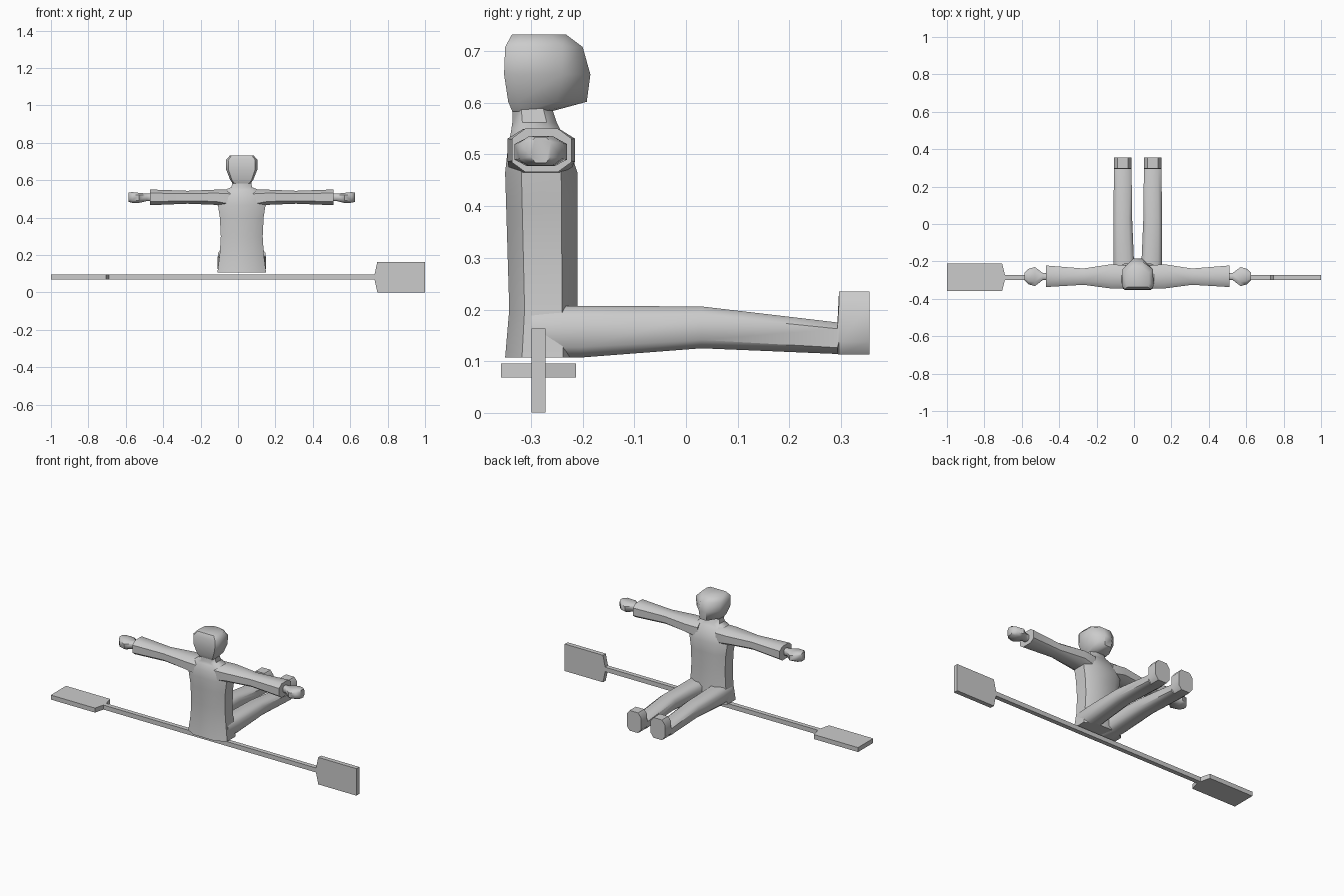
import bpy, bmesh, math

if "Cube" in bpy.data.objects:
    bpy.data.objects.remove(bpy.data.objects["Cube"])

grey = bpy.data.materials.new("light grey")
grey.diffuse_color = (0.6, 0.6, 0.6, 1)
grey.use_nodes = True
grey.node_tree.nodes["Principled BSDF"].inputs["Base Color"].default_value = grey.diffuse_color
CX = 0.02  # centre line of the figure


def finish(name, bm, smooth=True):
    bmesh.ops.recalc_face_normals(bm, faces=bm.faces)
    me = bpy.data.meshes.new(name)
    bm.to_mesh(me)
    bm.free()
    me.materials.append(grey)
    ob = bpy.data.objects.new(name, me)
    bpy.context.collection.objects.link(ob)
    if smooth:
        bpy.ops.object.select_all(action='DESELECT')
        ob.select_set(True)
        bpy.context.view_layer.objects.active = ob
        bpy.ops.object.shade_smooth_by_angle(angle=math.radians(50))
    return ob


def loft(name, rings, smooth=True):
    """Skin a list of equal-length point rings and cap both ends."""
    bm = bmesh.new()
    vs = [[bm.verts.new(p) for p in r] for r in rings]
    n = len(vs[0])
    for a, b in zip(vs, vs[1:]):
        for i in range(n):
            j = (i + 1) % n
            bm.faces.new((a[i], a[j], b[j], b[i]))
    bm.faces.new(vs[0])
    bm.faces.new(vs[-1])
    return finish(name, bm, smooth)


def octagon(u0, u1, v0, v1, k=0.55):
    """Rounded-box section; k is the flat share of each side."""
    cu, cv, hu, hv = (u0 + u1) / 2, (v0 + v1) / 2, (u1 - u0) / 2, (v1 - v0) / 2
    pts = [(1, -k), (1, k), (k, 1), (-k, 1), (-1, k), (-1, -k), (-k, -1), (k, -1)]
    return [(cu + hu * a, cv + hv * b) for a, b in pts]


# torso and neck: z, half width, back y, front y
torso = [(0.107, 0.13, -0.35, -0.205), (0.2, 0.118, -0.342, -0.21),
         (0.3, 0.112, -0.345, -0.21), (0.4, 0.117, -0.348, -0.21),
         (0.465, 0.127, -0.35, -0.21), (0.51, 0.125, -0.345, -0.225),
         (0.548, 0.09, -0.338, -0.243), (0.562, 0.055, -0.336, -0.25),
         (0.592, 0.05, -0.336, -0.26)]
loft("torso", [[(CX + u, v, z) for u, v in octagon(-w, w, a, b)]
               for z, w, a, b in torso])

# head: z, half width, back y, cheek y, face y, half width of face
head = [(0.583, 0.048, -0.336, -0.28, -0.262, 0.02),
        (0.602, 0.062, -0.344, -0.25, -0.192, 0.022),
        (0.655, 0.083, -0.352, -0.24, -0.185, 0.024),
        (0.708, 0.085, -0.35, -0.24, -0.2, 0.024),
        (0.732, 0.063, -0.337, -0.262, -0.232, 0.022)]
loft("head", [[(CX + x, y, z) for x, y in
               [(-w * .85, a), (w * .85, a), (w, a + .02), (w * .95, c), (f, b),
                (-f, b), (-w * .95, c), (-w, a + .02)]]
              for z, w, a, c, b, f in head])

# sleeves: distance from centre, back y, front y, bottom z, top z
sleeve = [(0.06, -0.343, -0.222, 0.45, 0.549), (0.14, -0.345, -0.215, 0.468, 0.549),
          (0.29, -0.325, -0.238, 0.474, 0.543), (0.49, -0.337, -0.222, 0.466, 0.55)]
# hands, same layout
hand = [(0.488, -0.3, -0.262, 0.488, 0.528), (0.508, -0.3, -0.262, 0.488, 0.528),
        (0.55, -0.332, -0.23, 0.478, 0.532), (0.585, -0.322, -0.24, 0.479, 0.536),
        (0.606, -0.3, -0.262, 0.484, 0.534)]
# legs with upturned feet: y, inner, outer, bottom z, top z
leg = [(-0.3, 0.0, 0.122, 0.107, 0.206), (-0.205, 0.02, 0.13, 0.107, 0.207),
       (0.03, 0.03, 0.13, 0.125, 0.206), (0.293, 0.033, 0.127, 0.114, 0.175),
       (0.296, 0.033, 0.127, 0.113, 0.235), (0.355, 0.033, 0.127, 0.113, 0.235)]
for s, side in ((-1, "left"), (1, "right")):
    for part, rows in (("sleeve", sleeve), ("hand", hand)):
        loft(f"{side}_{part}", [[(CX + s * x, u, v) for u, v in octagon(a, b, c, d)]
                                for x, a, b, c, d in rows])
    loft(f"{side}_leg", [[(CX + s * u, y, v) for u, v in octagon(a, b, c, d, 0.6)]
                         for y, a, b, c, d in leg])

# paddle: shaft and two blades set at right angles to each other
PY, PZ, T = -0.285, 0.082, 0.0135


def plate(name, rows, flat):
    """Loft square sections (x, half width) along the shaft axis."""
    rings = []
    for x, h in rows:
        hy, hz = (h, T) if flat else (T, h)
        rings.append([(x, PY + a * hy, PZ + b * hz)
                      for a, b in ((-1, -1), (1, -1), (1, 1), (-1, 1))])
    loft(name, rings, False)


plate("paddle_shaft", [(-0.7, T), (0.74, T)], True)
plate("flat_blade", [(-1, 0.0725), (-0.705, 0.0725), (-0.69, T)], True)
plate("upright_blade", [(0.73, T), (0.745, 0.0815), (1, 0.0815)], False)
